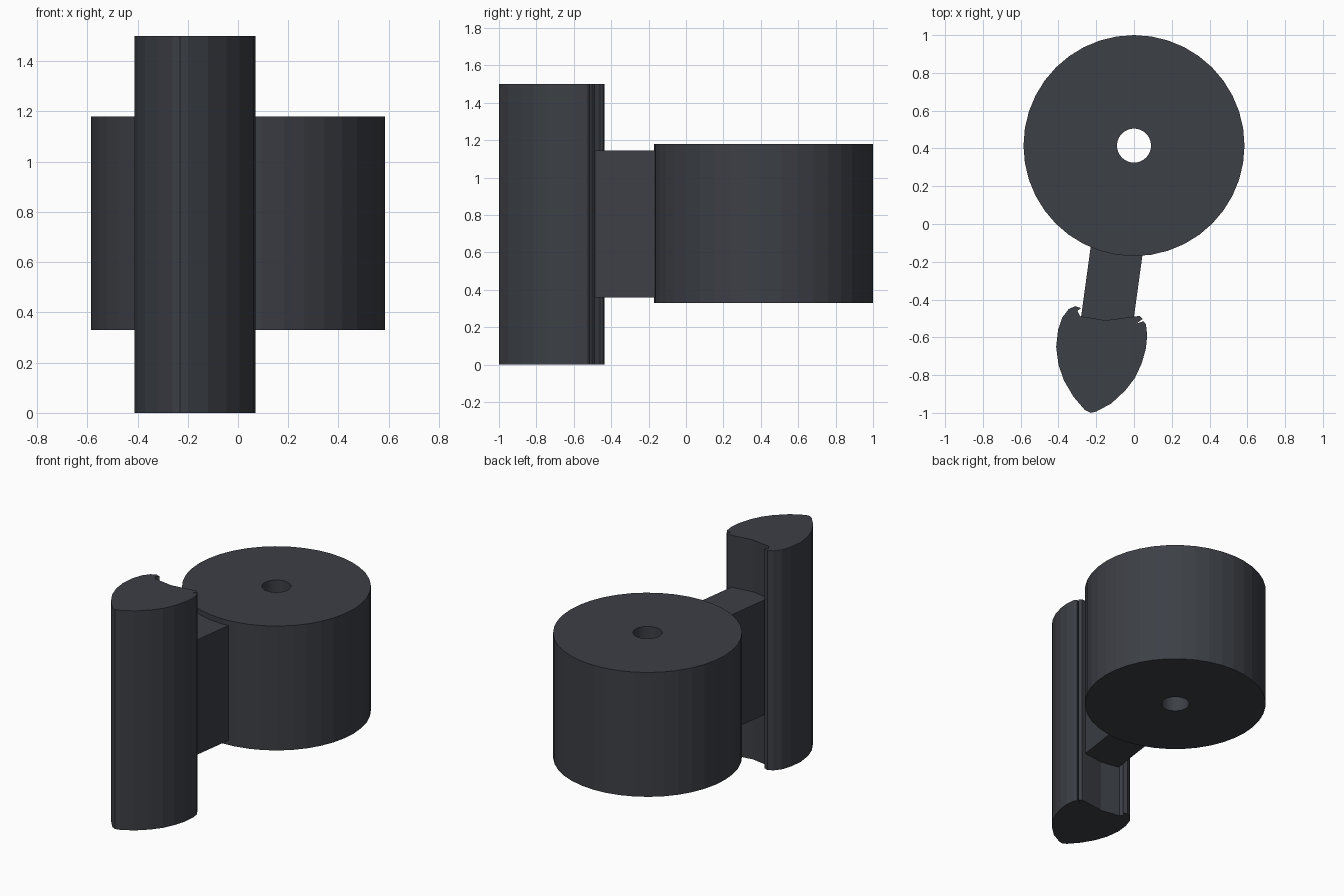
import bpy, bmesh, math

if "Cube" in bpy.data.objects:
    bpy.data.objects.remove(bpy.data.objects["Cube"])

dark = bpy.data.materials.new("dark_grey")
dark.diffuse_color = (0.045, 0.05, 0.06, 1)
dark.use_nodes = True
dark.node_tree.nodes["Principled BSDF"].inputs["Base Color"].default_value = dark.diffuse_color


def finish(name, bm):
    bmesh.ops.recalc_face_normals(bm, faces=bm.faces)
    mesh = bpy.data.meshes.new(name)
    bm.to_mesh(mesh)
    bm.free()
    mesh.materials.append(dark)
    obj = bpy.data.objects.new(name, mesh)
    bpy.context.collection.objects.link(obj)
    return obj


def prism(name, outline, z0, z1):
    bm = bmesh.new()
    face = bm.faces.new([bm.verts.new((x, y, z0)) for x, y in outline])
    ext = bmesh.ops.extrude_face_region(bm, geom=[face], use_keep_orig=True)
    top = [v for v in ext["geom"] if isinstance(v, bmesh.types.BMVert)]
    bmesh.ops.translate(bm, verts=top, vec=(0, 0, z1 - z0))
    return finish(name, bm)


def tube(name, cy, r_out, r_in, z0, z1, sides):
    bm = bmesh.new()
    rings = []
    for r, z in ((r_out, z0), (r_out, z1), (r_in, z1), (r_in, z0)):
        angles = [2 * math.pi * i / sides for i in range(sides)]
        rings.append([bm.verts.new((r * math.cos(a), cy + r * math.sin(a), z)) for a in angles])
    for k in range(4):
        a, b = rings[k], rings[(k + 1) % 4]
        for i in range(sides):
            j = (i + 1) % sides
            bm.faces.new((a[i], a[j], b[j], b[i]))
    return finish(name, bm)


# Round drum with a bore right through it
tube("drum", 0.415, 0.585, 0.09, 0.33, 1.18, 40)

# Slanted connecting arm, its ends meeting the drum and the blade
prism("arm", [(-0.225, -0.09), (0.055, -0.09), (0.0, -0.49),
              (-0.15, -0.51), (-0.28, -0.49)], 0.36, 1.145)

# Tall leaf-shaped blade with a shallow recess for the arm and a nicked corner
prism("blade", [
    (-0.31, -0.435), (-0.345, -0.45), (-0.38, -0.495), (-0.402, -0.56),
    (-0.412, -0.65), (-0.40, -0.745), (-0.37, -0.83), (-0.32, -0.915),
    (-0.26, -0.985), (-0.23, -1.0), (-0.20, -0.993), (-0.12, -0.95),
    (-0.045, -0.88), (0.005, -0.815), (0.04, -0.74), (0.063, -0.66),
    (0.07, -0.59), (0.063, -0.53), (0.05, -0.515), (0.012, -0.527),
    (0.046, -0.503), (0.03, -0.487), (0.0, -0.49), (-0.15, -0.51),
    (-0.285, -0.488), (-0.30, -0.46), (-0.28, -0.445)], 0.0, 1.5)
